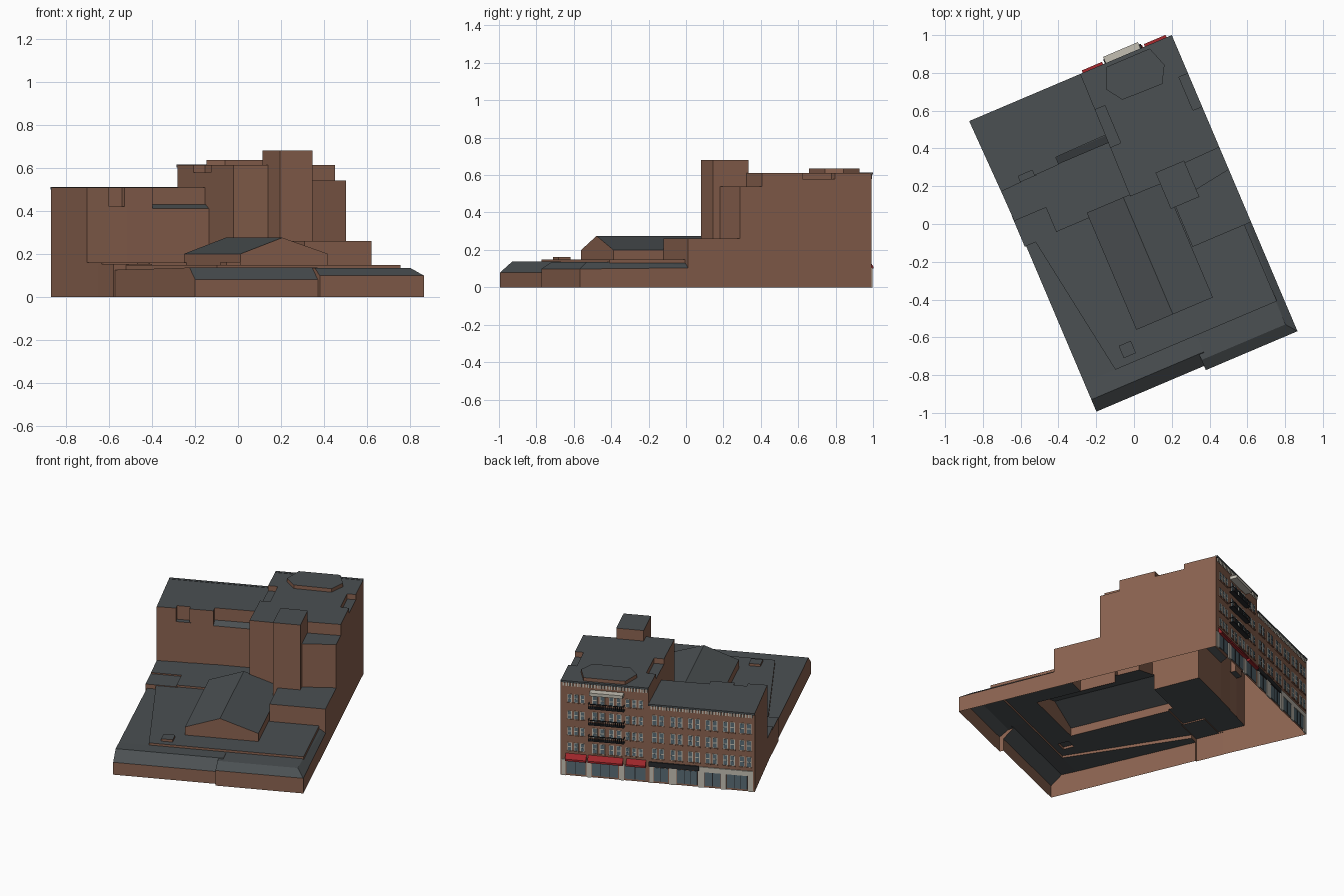
import bpy, bmesh, math
from mathutils import Matrix

if "Cube" in bpy.data.objects:
    bpy.data.objects.remove(bpy.data.objects["Cube"])

# Local frame: a = along street facade, d = depth behind facade, z = up
M = Matrix.Translation((0.2, 1.0, 0)) @ Matrix.Rotation(math.radians(203), 4, 'Z')


def mat(name, rgb):
    m = bpy.data.materials.new(name)
    m.diffuse_color = (*rgb, 1)
    m.use_nodes = True
    m.node_tree.nodes["Principled BSDF"].inputs["Base Color"].default_value = m.diffuse_color
    return m


BRICK = mat("brick", (0.26, 0.125, 0.08))
ROOF = mat("roof_grey", (0.07, 0.08, 0.085))
STONE = mat("pale_stone", (0.55, 0.52, 0.45))
GLASS = mat("glass", (0.10, 0.15, 0.18))
DARK = mat("dark_metal", (0.02, 0.022, 0.025))
RED = mat("awning_red", (0.35, 0.02, 0.025))


def finish(name, bm, material=None):
    bmesh.ops.recalc_face_normals(bm, faces=bm.faces)
    me = bpy.data.meshes.new(name)
    bm.to_mesh(me)
    bm.free()
    ob = bpy.data.objects.new(name, me)
    bpy.context.collection.objects.link(ob)
    ob.matrix_world = M
    if material:
        me.materials.append(material)
    return ob


def prism(name, poly, z1, z0=0.0):
    bm = bmesh.new()
    lo = [bm.verts.new((a, d, z0)) for a, d in poly]
    hi = [bm.verts.new((a, d, z1)) for a, d in poly]
    bm.faces.new(lo)
    bm.faces.new(hi)
    for i in range(len(poly)):
        j = (i + 1) % len(poly)
        bm.faces.new((lo[i], lo[j], hi[j], hi[i]))
    return finish(name, bm)


def rect(a0, a1, d0, d1):
    return [(a0, d0), (a1, d0), (a1, d1), (a0, d1)]


def extrude_profile(name, prof, axis, s0, s1, material=None):
    # profile in (d,z) swept along a, or in (a,z) swept along d
    put = (lambda p, s: (s, p[0], p[1])) if axis == 'a' else (lambda p, s: (p[0], s, p[1]))
    bm = bmesh.new()
    A = [bm.verts.new(put(p, s0)) for p in prof]
    B = [bm.verts.new(put(p, s1)) for p in prof]
    bm.faces.new(A)
    bm.faces.new(B)
    for i in range(len(prof)):
        j = (i + 1) % len(prof)
        bm.faces.new((A[i], A[j], B[j], B[i]))
    return finish(name, bm, material)


def boxes(name, items, material):
    bm = bmesh.new()
    for a0, a1, d0, d1, z0, z1 in items:
        T = Matrix.Translation(((a0 + a1) / 2, (d0 + d1) / 2, (z0 + z1) / 2))
        S = Matrix.Diagonal((a1 - a0, d1 - d0, z1 - z0, 1))
        bmesh.ops.create_cube(bm, size=1, matrix=T @ S)
    return finish(name, bm, material)


F = 0.008  # facade plane

# Tall corner tower
shell = prism("building_shell", [(0, F), (.527, F), (.536, .70), (.363, .702), (.363, .81),
                                 (.21, .807), (.20, .65), (0, .645)], .612)
adds = [
    prism("tower_terrace", [(0, .60), (.25, .60), (.25, .806), (.22, .806), (0, .773)], .54),
    prism("penthouse", rect(.20, .364, .637, .845), .68),
    prism("bay_roof", [(.135, .02), (.385, .02), (.432, .13), (.374, .213), (.147, .218), (.097, .13)], .635, .5),
    # Lower street building with rear ledges
    prism("street_block", [(.51, F), (1.165, F), (1.155, .41), (1.04, .405), (1.04, .37), (.96, .37),
                           (.96, .40), (.818, .397), (.818, .355), (.51, .35)], .508),
    prism("rear_ledge", rect(.95, 1.045, .30, .403), .42),
    extrude_profile("sloped_ledge", [(.30, 0), (.394, 0), (.394, .41), (.354, .43), (.30, .43)], 'a', .515, .83),
    # Yard level blocks
    prism("rear_yard", [(.50, .34), (1.156, .34), (1.152, .58), (.97, .58), (.97, .72), (.50, .72)], .16),
    prism("yard_corner", rect(.96, 1.154, .55, .727), .152),
    prism("side_block", rect(0, .337, .70, 1.075), .26),
    prism("yard_slab", [(.038, .69), (1.098, .69), (.967, 1.514), (.038, 1.514)], .148),
    # Gabled hall
    extrude_profile("gabled_hall", [(.342, 0), (.782, 0), (.782, .20), (.572, .275), (.342, .20)], 'd', .69, 1.363),
    prism("roof_hatch", rect(.832, .902, 1.405, 1.475), .163),
    # Low front wing, left half
    extrude_profile("front_wing_left", [(.68, 0), (1.679, 0), (1.679, .08), (1.61, .137), (1.514, .134), (.68, .125)],
                    'a', .50, 1.146),
]
# Low front wing, right half with hipped edge
bm = bmesh.new()
for p in [(0, .68, 0), (0, 1.703, 0), (.527, 1.703, 0), (.527, .68, 0), (0, .68, .108), (0, 1.703, .098),
          (.527, 1.703, .098), (.045, .68, .134), (.045, 1.645, .134), (.527, 1.645, .134), (.527, .68, .134)]:
    bm.verts.new(p)
bmesh.ops.convex_hull(bm, input=bm.verts)
bmesh.ops.dissolve_limit(bm, angle_limit=.01, verts=bm.verts, edges=bm.edges)
adds.append(finish("front_wing_right", bm))
# Roof wells
cuts = [prism("well_side", rect(-.05, .052, .22, .41), .9, .578),
        prism("well_inner", rect(.472, .6, .205, .42), .9, .578)]

for ops, op in ((adds, 'UNION'), (cuts, 'DIFFERENCE')):
    for o in ops:
        o.hide_render = True
        m = shell.modifiers.new(o.name, 'BOOLEAN')
        m.operation, m.solver, m.object = op, 'EXACT', o
dg = bpy.context.evaluated_depsgraph_get()
me = bpy.data.meshes.new_from_object(shell.evaluated_get(dg))
shell.modifiers.clear()
shell.data = me
for o in adds + cuts:
    bpy.data.objects.remove(o)
# Open underside, grey roofs, brick walls
bm = bmesh.new()
bm.from_mesh(me)
bm.normal_update()
bmesh.ops.delete(bm, geom=[f for f in bm.faces if f.normal.z < -.9 and f.calc_center_median().z < .01],
                 context='FACES')
bm.to_mesh(me)
bm.free()
me.materials.clear()
me.materials.append(BRICK)
me.materials.append(ROOF)
for p in me.polygons:
    p.material_index = 1 if abs(p.normal.z) > .3 else 0
    p.use_smooth = False

# Windows: (centre a, centre z, width, height)
wins = []
for z in (.187, .288, .392, .50):
    for c in (.055, .093, .131, .402, .442, .482):
        wins.append((c, z, .026, .052))
    for c in (.205, .250, .305, .350):
        wins.append((c, z, .030, .062))
for z in (.19, .295, .405):
    for c in (.585, .695, .80, .905, 1.01, 1.11):
        wins += [(c - .021, z, .030, .066), (c + .021, z, .030, .066)]
frames, panes, sills = [], [], []
for c, z, w, h in wins:
    frames.append((c - w / 2, c + w / 2, F - .003, F + .002, z - h / 2, z + h / 2))
    for k in (0, 1):
        zb = z - h / 2 + .003 + k * h / 2
        panes.append((c - w / 2 + .004, c + w / 2 - .004, F - .004, F + .002, zb, zb + h / 2 - .006))
    sills.append((c - w / 2 - .003, c + w / 2 + .003, F - .007, F + .002, z - h / 2 - .006, z - h / 2))
boxes("window_frames", frames, STONE)
boxes("window_panes", panes, GLASS)
boxes("window_sills", sills, BRICK)

# Cornices and dentils
boxes("cornices", [(0, .527, 0, F + .01, .602, .614), (.527, 1.165, 0, F + .01, .498, .51)], ROOF)
dent = [(.012 + i * .0172, .021 + i * .0172, .001, F + .001, .58, .602) for i in range(30)]
dent += [(.54 + i * .0172, .549 + i * .0172, .001, F + .001, .478, .498) for i in range(36)]
boxes("dentils", dent, STONE)

# Projecting canopy and balconies
boxes("top_canopy", [(.18, .38, -.036, F + .02, .545, .565)], STONE)
bal = []
for z in (.245, .349, .453):
    bal.append((.17, .385, -.022, F, z, z + .005))
    bal.append((.17, .385, -.022, -.018, z + .03, z + .034))
    bal += [(a, a + .004, -.022, F, z + .03, z + .034) for a in (.17, .381)]
    bal += [(.17 + i * .0117, .1735 + i * .0117, -.022, -.019, z, z + .03) for i in range(19)]
boxes("balconies", bal, DARK)

# Street level shopfronts
boxes("shop_glass", [(a0, a1, F - .003, F + .002, .012, .10) for a0, a1 in
                     ((.035, .15), (.19, .345), (.385, .51), (.56, .645), (.70, .82), (.865, .96), (1.0, 1.12))], GLASS)
boxes("shop_mullions", [(a, a + .004, F - .005, F, .012, .10) for a in
                        (.09, .24, .29, .445, .60, .74, .78, .91, 1.04, 1.08)], DARK)
boxes("shop_pilasters", [(a0, a1, F - .006, F + .002, 0, .105) for a0, a1 in
                         ((.005, .03), (.155, .185), (.35, .38), (.535, .557), (.65, .695), (.825, .86),
                          (.965, .995), (1.125, 1.155))], STONE)
boxes("shop_fascia_dark", [(.53, .83, F - .008, F + .002, .105, .135)], DARK)
boxes("shop_fascia_pale", [(.83, 1.155, F - .006, F + .002, .10, .132)], STONE)
for i, (a0, a1) in enumerate(((.03, .155), (.165, .375), (.395, .512))):
    extrude_profile("awning_%d" % (i + 1), [(F, .10), (F - .022, .10), (F - .022, .112), (F, .142)], 'a', a0, a1, RED)
